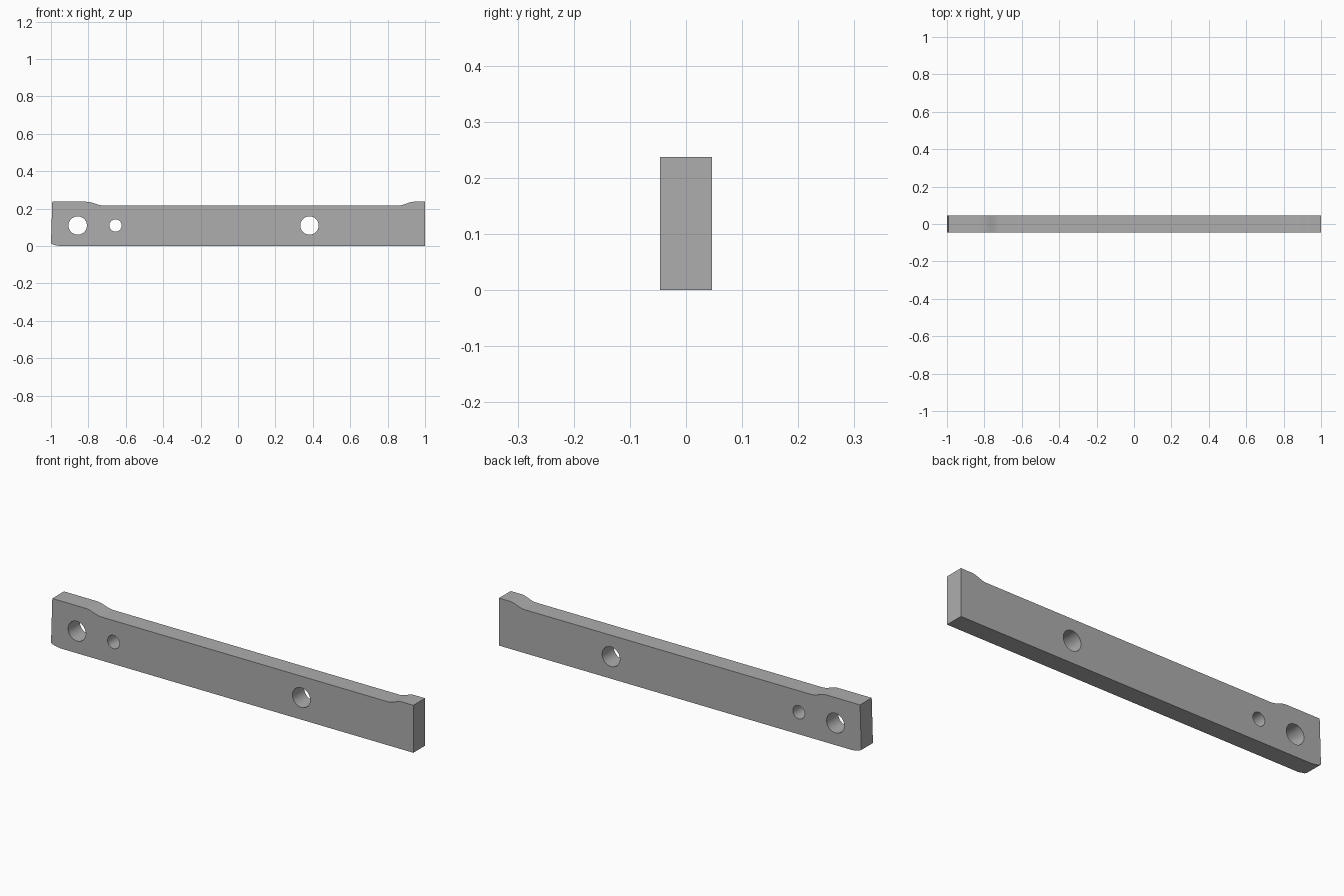
import bpy
import bmesh
import math

if "Cube" in bpy.data.objects:
    bpy.data.objects.remove(bpy.data.objects["Cube"], do_unlink=True)

HALF_DEPTH = 0.046
TOP, WAIST = 0.237, 0.217
HOLE_Z = 0.11

steel = bpy.data.materials.new("grey_steel")
steel.use_nodes = True
GREY = (0.42, 0.42, 0.42, 1)
steel.diffuse_color = GREY
steel.node_tree.nodes["Principled BSDF"].inputs["Base Color"].default_value = GREY


def ramp(x0, z0, x1, z1, steps=10):
    """Smooth S-shaped step between two heights."""
    points = []
    for i in range(steps + 1):
        t = i / steps
        ease = (1 - math.cos(math.pi * t)) / 2
        points.append((x0 + (x1 - x0) * t, z0 + (z1 - z0) * ease))
    return points


# Side outline: chamfered lower corner, raised ends, lower waist
outline = [(-1, 0.014), (-0.985, 0.006), (-0.95, 0), (1, 0), (1, TOP)]
outline += ramp(0.94, TOP, 0.86, WAIST)
outline += ramp(-0.72, WAIST, -0.81, TOP)
outline += [(-0.993, TOP)]

# Bar body
bm = bmesh.new()
face = bm.faces.new([bm.verts.new((x, -HALF_DEPTH, z)) for x, z in outline])
extruded = bmesh.ops.extrude_face_region(bm, geom=[face])["geom"]
bmesh.ops.translate(bm, vec=(0, 2 * HALF_DEPTH, 0),
                    verts=[v for v in extruded if isinstance(v, bmesh.types.BMVert)])
bmesh.ops.recalc_face_normals(bm, faces=bm.faces)
mesh = bpy.data.meshes.new("bar")
bm.to_mesh(mesh)
bm.free()
mesh.materials.append(steel)
bar = bpy.data.objects.new("bar", mesh)
bpy.context.collection.objects.link(bar)

# Through holes
for x, radius in ((-0.857, 0.049), (-0.655, 0.033), (0.382, 0.049)):
    bpy.ops.mesh.primitive_cylinder_add(vertices=48, radius=radius, depth=4 * HALF_DEPTH,
                                        location=(x, 0, HOLE_Z),
                                        rotation=(math.pi / 2, 0, 0))
    cutter = bpy.context.object
    cutter.name = "hole_cutter"
    cutter.hide_render = True
    cutter.data.materials.append(steel)
    cut = bar.modifiers.new("hole", 'BOOLEAN')
    cut.operation = 'DIFFERENCE'
    cut.solver = 'EXACT'
    cut.object = cutter
    bpy.ops.object.select_all(action='DESELECT')
    bpy.context.view_layer.objects.active = bar
    bar.select_set(True)
    bpy.ops.object.modifier_apply(modifier=cut.name)
    bpy.data.objects.remove(cutter, do_unlink=True)

bpy.ops.object.shade_smooth_by_angle(angle=math.radians(30))
